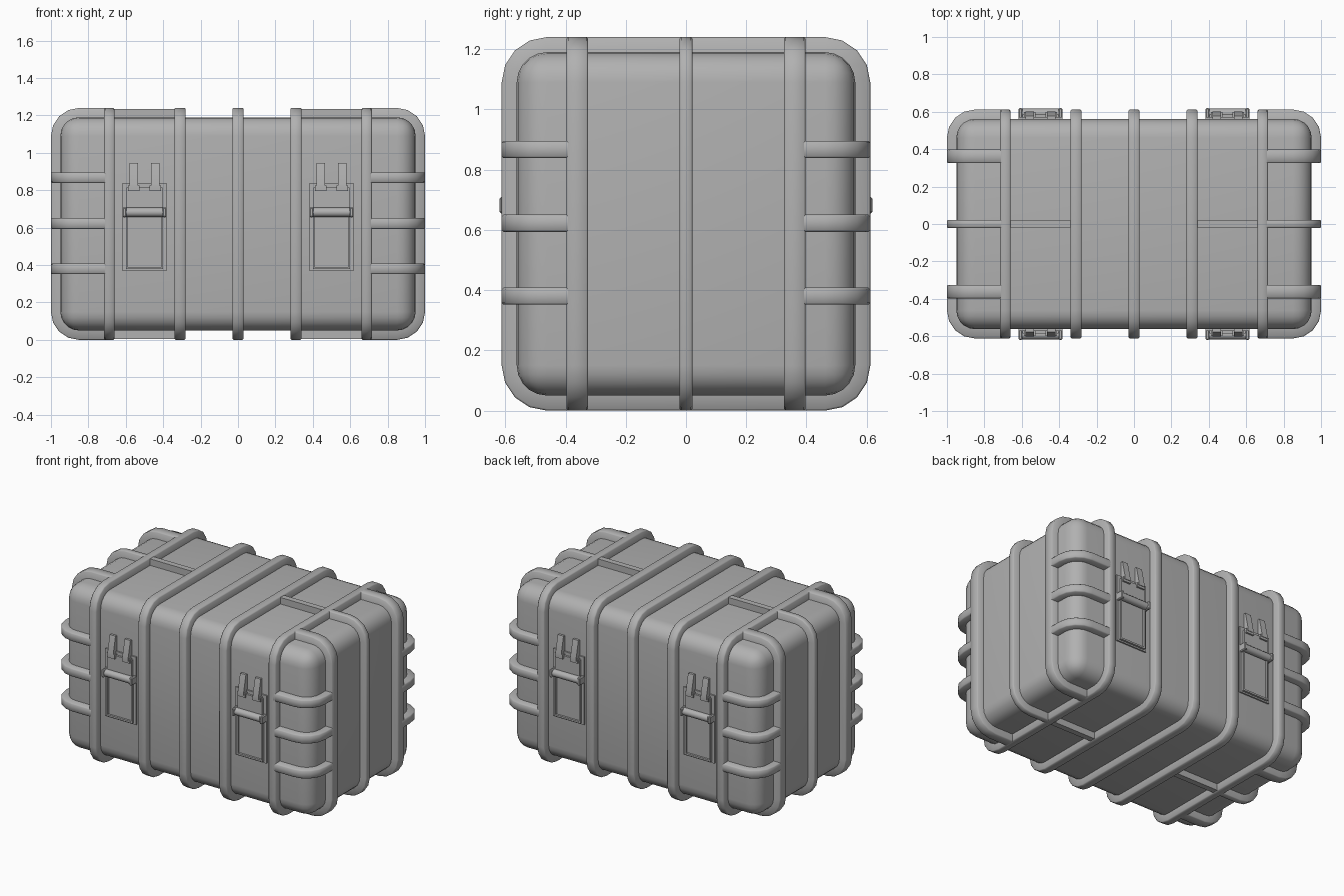
import bpy, bmesh
from math import cos, sin, radians
from mathutils import Matrix, Vector

if "Cube" in bpy.data.objects:
    bpy.data.objects.remove(bpy.data.objects["Cube"])

HX, HY, HZ, MID = 1.0, 0.612, 0.62, 0.62   # outer half sizes and middle height
R = 0.15                                   # outer rib corner radius

grey = bpy.data.materials.new("dark_grey")
grey.diffuse_color = (0.44, 0.44, 0.44, 1)
grey.use_nodes = True
grey.node_tree.nodes["Principled BSDF"].inputs["Base Color"].default_value = grey.diffuse_color


def finish(name, bm, mirror="", angle=35):
    bmesh.ops.recalc_face_normals(bm, faces=bm.faces)
    me = bpy.data.meshes.new(name)
    bm.to_mesh(me)
    bm.free()
    me.materials.append(grey)
    ob = bpy.data.objects.new(name, me)
    bpy.context.collection.objects.link(ob)
    if mirror:
        m = ob.modifiers.new("Mirror", 'MIRROR')
        m.use_axis = ("x" in mirror, "y" in mirror, False)
        m.use_mirror_merge = False
    bpy.ops.object.select_all(action='DESELECT')
    bpy.context.view_layer.objects.active = ob
    ob.select_set(True)
    bpy.ops.object.shade_smooth_by_angle(angle=radians(angle))
    return ob


def box(name, lo, hi, bevel=0.0, segs=1, mirror=""):
    lo, hi = Vector(lo), Vector(hi)
    bm = bmesh.new()
    bmesh.ops.create_cube(bm, size=1, matrix=Matrix.Translation((lo + hi) / 2)
                          @ Matrix.Diagonal((*(hi - lo), 1)))
    if bevel:
        bmesh.ops.bevel(bm, geom=bm.edges[:], offset=bevel, segments=segs,
                        profile=0.5, affect='EDGES')
    return finish(name, bm, mirror)


def arc(cu, cv, a0, a1, n=4):
    """Path points with outward normals round one corner."""
    pts = []
    for i in range(n + 1):
        a = radians(a0 + (a1 - a0) * i / n)
        pts.append((cu + R * cos(a), cv + R * sin(a), cos(a), sin(a)))
    return pts


def rib(name, axis, pos, width, path, closed=False, mirror=""):
    """Sweep a softly chamfered rib section along a path lying across the given axis."""
    w, c, d = width / 2, 0.006, 0.075
    section = [(-w, d), (-w, c), (-w + c, 0), (w - c, 0), (w, c), (w, d)]
    bm = bmesh.new()
    loops = []
    for u, v, nu, nv in path:
        loop = []
        for t, depth in section:
            p, q, s = u - nu * depth, v - nv * depth, pos + t
            co = {"x": (s, p, q), "y": (p, s, q), "z": (p, q, s)}[axis]
            loop.append(bm.verts.new(co))
        loops.append(loop)
    pairs = list(zip(loops, loops[1:])) + ([(loops[-1], loops[0])] if closed else [])
    for a, b in pairs:
        for i in range(6):
            j = (i + 1) % 6
            bm.faces.new((a[i], a[j], b[j], b[i]))
    if not closed:
        bm.faces.new(loops[0])
        bm.faces.new(loops[-1])
    return finish(name, bm, mirror, 50)


# Rounded case body
box("case_body", (-0.95, -0.562, 0.05), (0.95, 0.562, 1.19), 0.1, 5)

# Full rings round the case
cu, cz = HY - R, HZ - R
ring = (arc(cu, MID + cz, 0, 90) + arc(-cu, MID + cz, 90, 180)
        + arc(-cu, MID - cz, 180, 270) + arc(cu, MID - cz, 270, 360))
rib("centre_ring", "x", 0, 0.06, ring, True)
rib("inner_ring", "x", 0.31, 0.06, ring, True, "x")
rib("outer_ring", "x", 0.688, 0.056, ring, True, "x")


# C-shaped ribs over each end
def end_path(x0):
    cx = HX - R
    return ([(x0, MID + HZ, 0, 1)] + arc(cx, MID + cz, 90, 0)
            + arc(cx, MID - cz, 0, -90) + [(x0, MID - HZ, 0, -1)])


rib("end_rib_side", "y", 0.361, 0.072, end_path(0.70), mirror="xy")
rib("end_rib_middle", "y", 0, 0.044, end_path(0.70), mirror="x")
# Lower bars joining the rings along the top and bottom
box("top_bar", (0.32, -0.02, 1.17), (0.68, 0.02, 1.235), mirror="x")
box("bottom_bar", (0.32, -0.02, 0.005), (0.68, 0.02, 0.07), mirror="x")

# Bumper ribs wrapping the upright corners
corner = ([(HX, -0.37, 1, 0)] + arc(HX - R, -cu, 0, -90) + [(0.70, -HY, 0, -1)])
for label, z in (("upper", 0.867), ("middle", 0.622), ("lower", 0.38)):
    rib(label + "_corner_rib", "z", z, 0.057, corner, mirror="xy")

# Latches: back plate, raised frame, catch plate
box("latch_plate", (0.382, -0.572, 0.368), (0.618, -0.55, 0.838), mirror="xy")
for s, side in ((-1, "left"), (1, "right")):
    xs = sorted((0.5 + s * 0.09, 0.5 + s * 0.1))
    box("latch_frame_" + side, (xs[0], -0.586, 0.38), (xs[1], -0.56, 0.68), mirror="xy")
    # Hinge knuckle and sloping hook
    x = 0.5 + s * 0.057
    box("latch_knuckle_" + side, (x - 0.03, -0.598, 0.795), (x + 0.03, -0.56, 0.825),
        mirror="xy")
    bm = bmesh.new()
    prof = [(-0.602, 0.81), (-0.602, 0.835), (-0.578, 0.945), (-0.55, 0.945), (-0.55, 0.81)]
    f = bm.faces.new([bm.verts.new((x - 0.022, y, z)) for y, z in prof])
    ext = bmesh.ops.extrude_face_region(bm, geom=[f])
    bmesh.ops.translate(bm, vec=(0.044, 0, 0),
                        verts=[g for g in ext["geom"] if isinstance(g, bmesh.types.BMVert)])
    finish("latch_hook_" + side, bm, "xy")
    # Blocks holding the pin ends
    x = 0.5 + s * 0.107
    box("latch_pin_block_" + side, (x - 0.011, -0.62, 0.655), (x + 0.011, -0.56, 0.709),
        0.006, mirror="xy")
box("latch_frame_bottom", (0.4, -0.586, 0.378), (0.6, -0.56, 0.39), mirror="xy")
box("latch_catch", (0.405, -0.586, 0.70), (0.595, -0.56, 0.815), mirror="xy")

# Latch hinge pin
bm = bmesh.new()
bmesh.ops.create_cone(bm, cap_ends=True, segments=12, radius1=0.025, radius2=0.025, depth=0.21,
                      matrix=Matrix.Translation((0.5, -0.592, 0.682))
                      @ Matrix.Rotation(radians(90), 4, 'Y'))
finish("latch_pin", bm, "xy")
